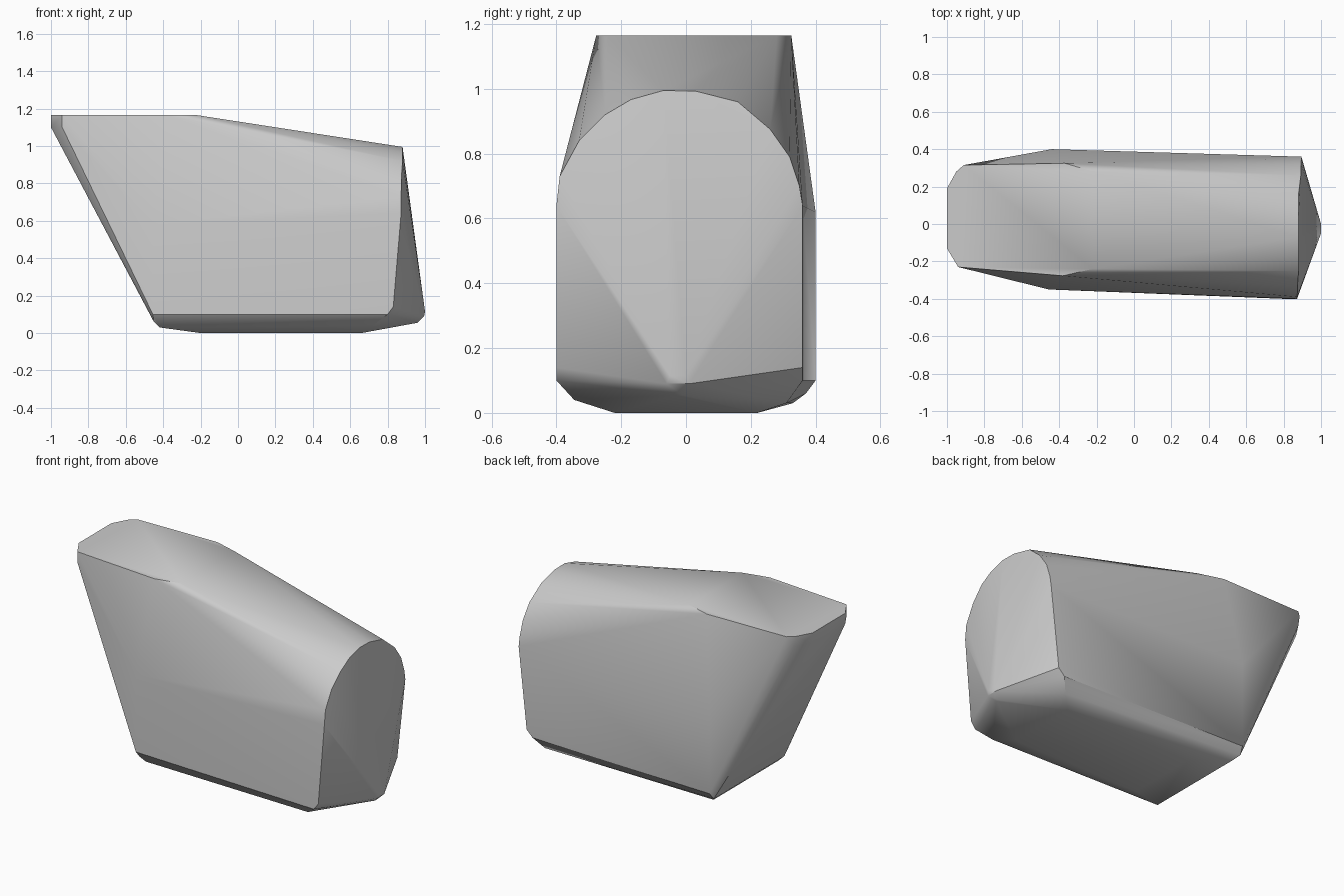
import bpy
import bmesh
import math

if "Cube" in bpy.data.objects:
    bpy.data.objects.remove(bpy.data.objects["Cube"], do_unlink=True)

# Single plain grey
grey = bpy.data.materials.new("plain grey")
grey.use_nodes = True
colour = (0.6, 0.6, 0.6, 1)
grey.diffuse_color = colour
grey.node_tree.nodes["Principled BSDF"].inputs["Base Color"].default_value = colour

# Flat top plate, outline (x, y)
top_z = 1.165
top_plate = [(x, y, top_z) for x, y in [
    (-1, -.13), (-.94, -.23), (-.38, -.277), (-.22, -.24),
    (-.22, .28), (-.37, .325), (-.91, .315), (-.95, .28), (-1, .19)]]

# Blunt lip under the overhanging end
lip = [(-1, -.13, 1.10), (-1, .19, 1.10), (-.94, -.23, 1.10), (-.94, .28, 1.10)]

# Rounded arch at the tall end, outline (y, z)
arch = [(.872 + .03 * (y + .4), y, z) if z < .9 else (.88, y, z) for y, z in [
    (-.40, .64), (-.39, .73), (-.33, .84), (-.25, .92), (-.17, .967),
    (-.07, .995), (.03, .993), (.16, .96), (.26, .875), (.32, .79),
    (.35, .70), (.36, .64)]]

# Side walls: lower and upper corners
walls = [(-.455, -.35, .10), (-.455, -.35, .58), (-.44, .40, .10), (-.44, .40, .62),
         (.80, -.40, .10), (.83, -.40, .14), (.80, .36, .10), (.84, .36, .14)]

# Chamfered underside
underside = [(-.45, -.32, .06), (-.42, -.30, .03), (-.45, .37, .06), (-.42, .33, .03),
             (.72, -.345, .04), (.75, .31, .03)]
underside += [(x, y, 0) for x in (-.2, .66) for y in (-.22, .22)]

# Small pointed nose
nose = [(1, -.05, .115), (1, .0, .115), (.995, -.06, .09), (.995, .01, .09),
        (.96, -.03, .055), (.96, -.01, .055)]

# Wrap one tight convex shell around all outlines
bm = bmesh.new()
for point in top_plate + lip + arch + walls + underside + nose:
    bm.verts.new(point)
hull = bmesh.ops.convex_hull(bm, input=bm.verts)
loose = {g for g in hull["geom_interior"] + hull["geom_unused"]
         if isinstance(g, bmesh.types.BMVert)}
bmesh.ops.delete(bm, geom=list(loose), context="VERTS")
bmesh.ops.dissolve_limit(bm, angle_limit=math.radians(1), verts=bm.verts, edges=bm.edges)
bmesh.ops.recalc_face_normals(bm, faces=bm.faces)

mesh = bpy.data.meshes.new("convex_block")
bm.to_mesh(mesh)
bm.free()
block = bpy.data.objects.new("convex_block", mesh)
bpy.context.collection.objects.link(block)
mesh.materials.append(grey)

# Soft shading with crisp main edges
bpy.ops.object.select_all(action="DESELECT")
block.select_set(True)
bpy.context.view_layer.objects.active = block
bpy.ops.object.shade_smooth_by_angle(angle=math.radians(30))
